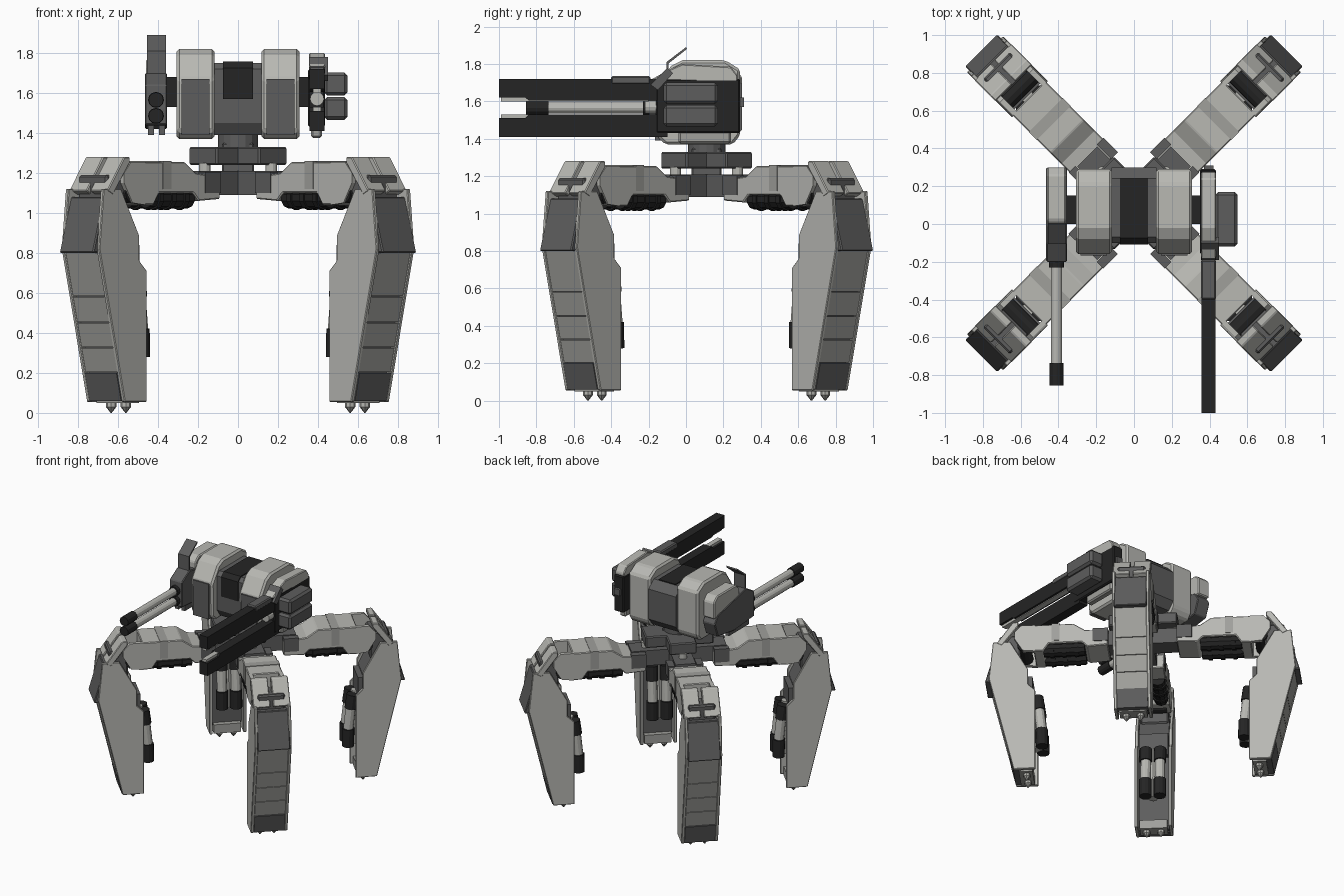
import bpy, bmesh, math
from mathutils import Matrix, Vector

if "Cube" in bpy.data.objects:
    bpy.data.objects.remove(bpy.data.objects["Cube"])

def mat(name, v, warm=0.0):
    m = bpy.data.materials.new(name)
    m.diffuse_color = (v, v, v - warm, 1)
    m.use_nodes = True
    m.node_tree.nodes["Principled BSDF"].inputs["Base Color"].default_value = m.diffuse_color
    return m

LIGHT = mat("light grey", 0.48, 0.03)
MID = mat("mid grey", 0.35, 0.02)
DARK = mat("dark grey", 0.11)
BLACK = mat("black", 0.018)

def finish(name, bm, material, bevel=0):
    bmesh.ops.recalc_face_normals(bm, faces=bm.faces)
    me = bpy.data.meshes.new(name)
    bm.to_mesh(me)
    bm.free()
    me.materials.append(material)
    ob = bpy.data.objects.new(name, me)
    bpy.context.scene.collection.objects.link(ob)
    if bevel:
        b = ob.modifiers.new("bevel", 'BEVEL')
        b.width, b.segments, b.limit_method = bevel, 1, 'ANGLE'
    return ob

def prism(name, pts, axis, a, b, material, bevel=0):
    """Extrude a 2D profile along an axis from a to b."""
    place = {'x': lambda p, d: (d, p[0], p[1]),
             'y': lambda p, d: (p[0], d, p[1]),
             'z': lambda p, d: (p[0], p[1], d)}[axis]
    bm = bmesh.new()
    lo = [bm.verts.new(place(p, a)) for p in pts]
    hi = [bm.verts.new(place(p, b)) for p in pts]
    bm.faces.new(lo)
    bm.faces.new(hi)
    n = len(pts)
    for i in range(n):
        bm.faces.new((lo[i], lo[(i + 1) % n], hi[(i + 1) % n], hi[i]))
    return finish(name, bm, material, bevel)

def box(name, x, y, z, material, bevel=0):
    return prism(name, [(x[0], y[0]), (x[1], y[0]), (x[1], y[1]), (x[0], y[1])],
                 'z', z[0], z[1], material, bevel)

def tube(name, p, q, r, material, r2=None, sides=12):
    p, q = Vector(p), Vector(q)
    d = q - p
    bm = bmesh.new()
    bmesh.ops.create_cone(bm, cap_ends=True, segments=sides, radius1=r,
                          radius2=r if r2 is None else r2, depth=d.length)
    bm.transform(Matrix.Translation((p + q) / 2) @ d.to_track_quat('Z', 'Y').to_matrix().to_4x4())
    return finish(name, bm, material)

# ---- One leg, built along +x (x outward, y across), then copied four times ----
leg = []
thigh = [(.25, 1.07), (.25, 1.18), (.42, 1.20), (.50, 1.255), (.79, 1.255),
         (.79, 1.04), (.72, 1.04), (.68, 1.10), (.44, 1.10), (.40, 1.06)]
leg.append(prism("thigh", thigh, 'y', -.125, .125, LIGHT, .006))
leg.append(box("thigh_band", (.60, .66), (-.128, .128), (1.12, 1.259), MID))
leg.append(box("hip_arm", (.05, .35), (-.075, .075), (1.09, 1.21), DARK))
leg.append(box("hip_bracket", (.04, .25), (-.10, .10), (1.24, 1.33), DARK, .008))
leg.append(tube("hip_pin", (.235, 0, 1.10), (.235, 0, 1.25), .03, LIGHT))
leg.append(tube("knee_barrel", (.86, -.115, 1.10), (.86, .115, 1.10), .05, BLACK))
leg.append(box("knee_block", (.89, 1.03), (-.10, .10), (.98, 1.19), DARK, .01))
leg.append(prism("knee_armour", [(1.145, .80), (1.065, 1.08), (1.03, 1.08), (1.03, 1.0), (1.10, .80)],
                 'y', -.12, .12, DARK, .006))
# shin channel: core, outer plates, side plates
leg.append(prism("shin_core", [(.86, .07), (.915, .07), (1.085, .80), (1.06, 1.08), (.95, 1.08), (.84, .86), (.84, .12)],
                 'y', -.108, .108, DARK))
side = [(.778, .055), (.935, .055), (1.115, .82), (1.085, 1.12), (.96, 1.12),
        (.83, .885), (.83, .76), (.778, .71)]

def outer(z):
    return .925 + (z - .06) * .235
for z0, z1, m in ((.06, .20, DARK), (.204, .325, MID), (.329, .45, MID), (.454, .58, MID), (.584, .86, MID)):
    e = .014 if m is DARK else .006
    leg.append(prism("foot_plate" if m is DARK else "shin_panel",
                     [(outer(z0) - .04, z0), (outer(z0) + e, z0), (outer(z1) + e, z1), (outer(z1) - .04, z1)],
                     'y', -.112, .112, m))
leg.append(box("foot_sole", (.80, .90), (-.10, .10), (.05, .12), MID))
leg.append(tube("shin_strut_bar", (.77, 0, .28), (.80, 0, .70), .035, LIGHT, sides=8))
leg.append(box("shin_cover", (.80, .90), (-.105, .105), (.66, .84), DARK))
for s in (-1, 1):
    a, b = sorted((s * .112, s * .135))
    leg.append(prism("shin_side_plate", side, 'y', a, b, LIGHT, .004))
    a, b = sorted((s * .095, s * .125))
    leg.append(prism("knee_fork", [(.78, 1.04), (.78, 1.255), (.88, 1.255), (.93, 1.20), (.93, 1.15), (.87, 1.05)],
                     'y', a, b, LIGHT))
    a, b = sorted((s * .012, s * .137))
    leg.append(prism("knee_cap", [(.94, 1.28), (1.06, 1.11), (1.02, 1.09), (.90, 1.25), (.90, 1.28)],
                     'y', a, b, LIGHT, .005))
    a, b = sorted((s * .08, s * .13))
    leg.append(box("hip_cheek", (.25, .36), (a, b), (1.10, 1.205), DARK))
    # dark canisters under the thigh
    leg.append(tube("thigh_canister", (.42, s * .065, 1.075), (.72, s * .065, 1.075), .052, BLACK, sides=10))
    for r in (.48, .57, .66):
        leg.append(tube("canister_ring", (r - .015, s * .065, 1.075), (r + .015, s * .065, 1.075), .06, BLACK, sides=10))
    # shock absorbers on the inner shin
    leg.append(tube("shock_lower", (.735, s * .052, .28), (.738, s * .052, .42), .045, BLACK))
    leg.append(tube("shock_middle", (.738, s * .052, .42), (.755, s * .052, .58), .037, LIGHT))
    leg.append(tube("shock_upper", (.755, s * .052, .58), (.77, s * .052, .69), .045, BLACK))
    # foot spikes
    leg.append(tube("spike_collar", (.845, s * .052, .03), (.845, s * .052, .07), .026, LIGHT, sides=8))
    leg.append(tube("spike_tip", (.845, s * .052, 0), (.845, s * .052, .03), .003, MID, r2=.026, sides=8))

for k in range(4):
    turn = Matrix.Translation((0, .11, 0)) @ Matrix.Rotation(math.radians(45 + 90 * k), 4, 'Z')
    for part in leg:
        ob = part if k == 3 else part.copy()
        if k != 3:
            bpy.context.scene.collection.objects.link(ob)
        ob.matrix_world = turn

# ---- Hub and neck ----
box("hub", (-.08, .08), (.03, .19), (1.09, 1.35), DARK, .008)
tube("neck", (0, .11, 1.31), (0, .11, 1.44), .10, DARK, sides=16)

# ---- Turret body ----
core = [(-.06, 1.39), (-.10, 1.45), (-.10, 1.72), (-.07, 1.75), (.24, 1.75), (.30, 1.69), (.30, 1.45), (.25, 1.39)]
prism("turret_core", core, 'x', -.12, .12, DARK)
prism("turret_centre_cover", [(-.108, 1.57), (-.108, 1.725), (-.075, 1.757), (.24, 1.757), (.24, 1.57)],
      'x', -.075, .075, BLACK)
drum = [(-.11, 1.37), (-.155, 1.41), (-.16, 1.67), (-.08, 1.79), (-.02, 1.82), (.21, 1.82),
        (.29, 1.77), (.29, 1.42), (.25, 1.37)]
for s in (-1, 1):
    a, b = sorted((s * .117, s * .307))
    prism("turret_drum", drum, 'x', a, b, LIGHT, .014)
    a, b = sorted((s * .142, s * .282))
    box("drum_front_panel", (a, b), (-.167, -.14), (1.39, 1.67), DARK)
    a, b = sorted((s * .30, s * .37))
    box("gun_axle", (a, b), (0, .15), (1.53, 1.68), BLACK)

# ---- Twin autocannon on the left ----
prism("cannon_lower_hull", [(-.20, 1.44), (-.20, 1.64), (-.10, 1.70), (.26, 1.62), (.30, 1.56), (.26, 1.45), (.05, 1.42)],
      'x', -.465, -.355, DARK, .006)
prism("cannon_upper_cover", [(-.02, 1.60), (-.02, 1.73), (.02, 1.77), (.26, 1.77), (.30, 1.73), (.30, 1.60)],
      'x', -.46, -.36, LIGHT, .008)
prism("cannon_sight_plate", [(-.105, 1.66), (-.105, 1.81), (0, 1.89), (.005, 1.88), (-.093, 1.803), (-.093, 1.66)],
      'x', -.455, -.36, DARK)
for z in (1.565, 1.485):
    tube("cannon_barrel", (-.41, -.18, z), (-.41, -.76, z), .03, LIGHT)
    tube("cannon_muzzle", (-.41, -.735, z), (-.41, -.855, z), .037, BLACK)
    tube("cannon_collar", (-.41, -.195, z), (-.41, -.23, z), .04, BLACK)
for x in (-.435, -.38):
    box("cannon_foot", (x - .015, x + .015), (-.15, .1), (1.39, 1.46), DARK)

# ---- Rail gun on the right ----
box("rail_gun_body", (.35, .435), (-.16, .29), (1.43, 1.72), BLACK, .008)
prism("rail_upper", [(-1, 1.62), (-1, 1.72), (-.1, 1.72), (-.1, 1.605), (-.84, 1.605), (-.86, 1.62)],
      'x', .358, .432, BLACK)
prism("rail_lower", [(-1, 1.41), (-1, 1.51), (-.86, 1.51), (-.84, 1.53), (-.1, 1.53), (-.1, 1.41)],
      'x', .358, .432, BLACK)
for z in (1.612, 1.518):
    box("rail_liner", (.375, .415), (-.99, -.2), (z - .012, z + .012), LIGHT)
tube("rail_gun_breech", (.395, -.12, 1.57), (.395, -.22, 1.57), .035, LIGHT)
box("rail_cover", (.355, .435), (-.40, -.19), (1.69, 1.735), DARK, .008)
prism("rail_brace", [(-.19, 1.69), (-.10, 1.78), (-.07, 1.75), (-.15, 1.66)], 'x', .355, .45, DARK)
prism("rail_gun_top_cover", [(-.19, 1.715), (-.09, 1.77), (-.02, 1.80), (.24, 1.785), (.275, 1.74), (.275, 1.70)],
      'x', .355, .435, LIGHT, .006)
box("rail_gun_keel", (.365, .42), (-.04, .24), (1.375, 1.44), MID, .01)
box("rail_gun_tail", (.37, .42), (.28, .31), (1.57, 1.62), DARK)
for z in (1.465, 1.587):
    box("ammo_box", (.43, .548), (-.12, .17), (z, z + .115), DARK, .016)
